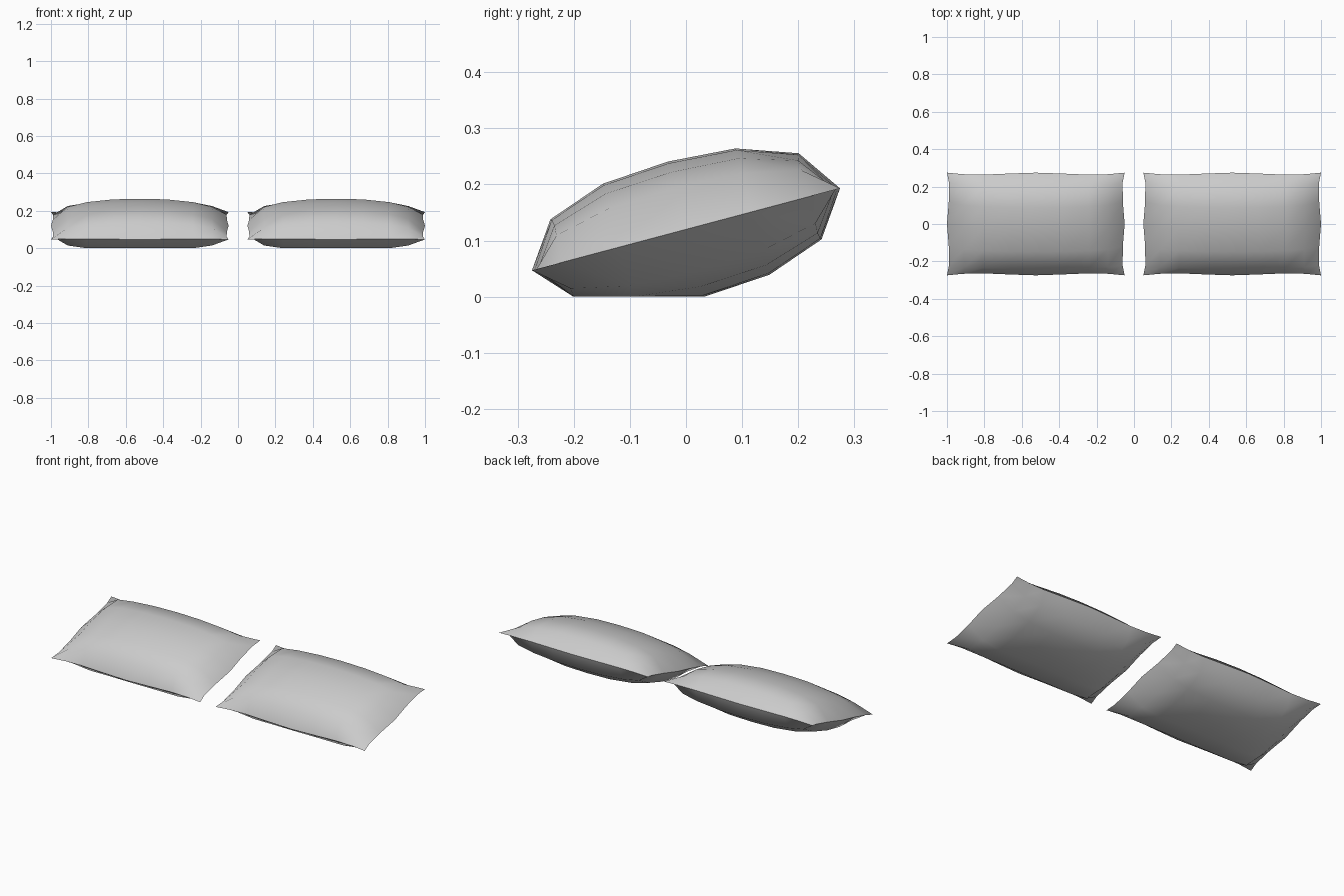
import bpy, bmesh, math
from mathutils import Matrix, Vector

if "Cube" in bpy.data.objects:
    bpy.data.objects.remove(bpy.data.objects["Cube"])

HALF_X, HALF_Y, HALF_T = 0.475, 0.284, 0.125
COLS = [-1, -0.82, -0.6, -0.3, 0, 0.3, 0.6, 0.82, 1]
ROWS = [-1, -0.806, -0.43, 0, 0.43, 0.806, 1]
TILT = Matrix.Rotation(math.radians(14.9), 3, 'X')


def puff(t):
    # cushion thickness falloff towards the seam
    return max(0.0, 1 - abs(t) ** 2.45) ** 0.51


def pinch(t, depth):
    # inward dip of the seam between its middle and its corners
    return 1 - depth * math.sin(math.pi * abs(t) ** 1.6)


def point(s, t, side):
    x = HALF_X * s * (1 - (1 - pinch(t, 0.028)) * s ** 4)
    y = HALF_Y * t * (1 - (1 - pinch(s, 0.04)) * t ** 4)
    p = TILT @ Vector((x, y, side * HALF_T * puff(s) * puff(t)))
    p.z = max(p.z + 0.12, 0.0)  # underside rests flat on the floor
    return p


def pillow(name, cx):
    bm = bmesh.new()
    verts = {}

    def vert(i, j, side):
        rim = i in (0, len(COLS) - 1) or j in (0, len(ROWS) - 1)
        key = (i, j, 0 if rim else side)
        if key not in verts:
            verts[key] = bm.verts.new(point(COLS[i], ROWS[j], key[2]))
        return verts[key]

    # upper and lower shells share the seam
    for side in (1, -1):
        for i in range(len(COLS) - 1):
            for j in range(len(ROWS) - 1):
                quad = [vert(i, j, side), vert(i + 1, j, side),
                        vert(i + 1, j + 1, side), vert(i, j + 1, side)]
                bm.faces.new(quad if side > 0 else quad[::-1])
    mesh = bpy.data.meshes.new(name)
    bm.to_mesh(mesh)
    bm.free()
    ob = bpy.data.objects.new(name, mesh)
    ob.location.x = cx
    bpy.context.collection.objects.link(ob)
    bpy.ops.object.select_all(action='DESELECT')
    ob.select_set(True)
    bpy.context.view_layer.objects.active = ob
    bpy.ops.object.shade_smooth_by_angle(angle=math.radians(65))


# pair of pillows, side by side
pillow("pillow_left", -0.525)
pillow("pillow_right", 0.525)
